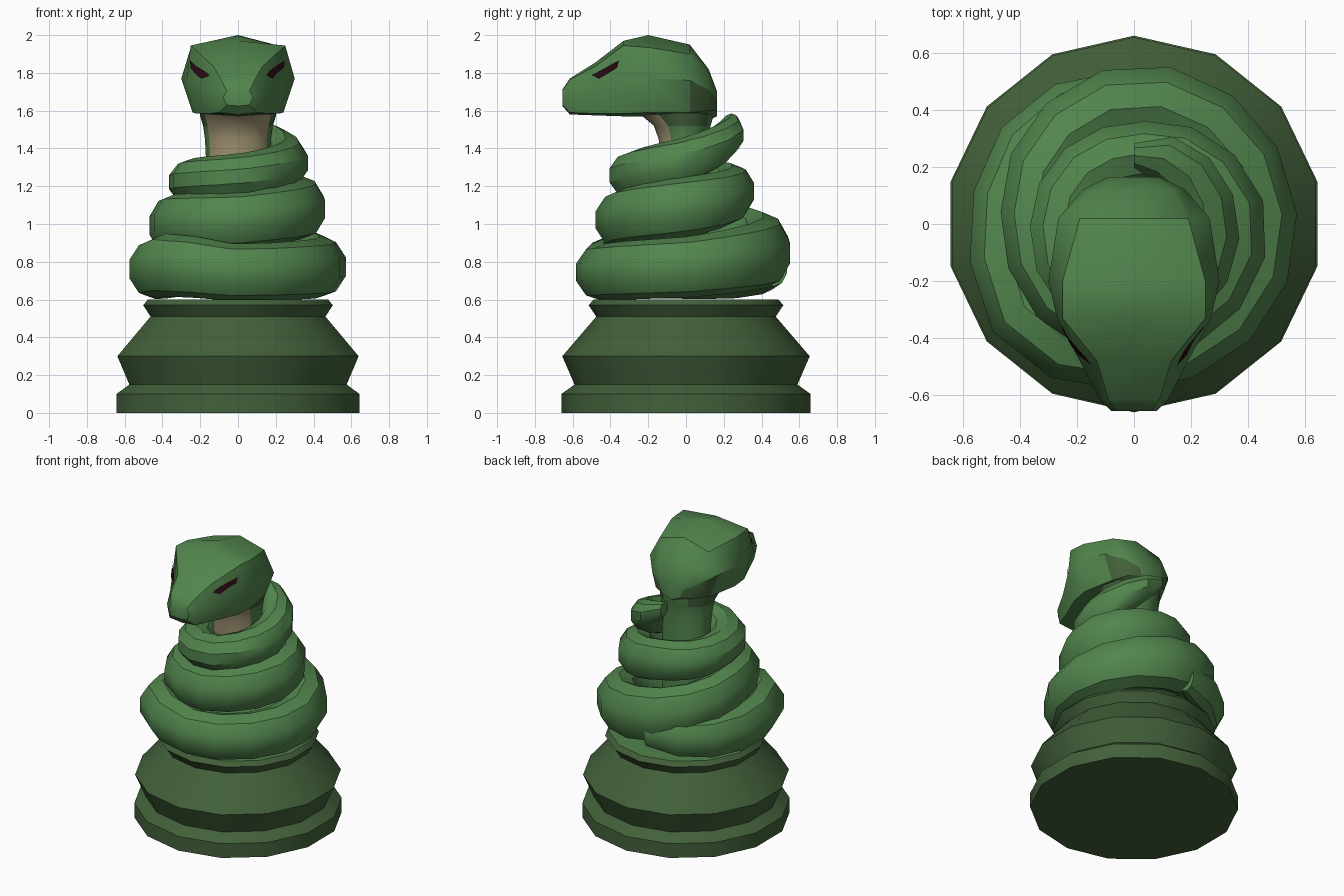
import bpy, bmesh, math
from mathutils import Vector
from mathutils.bvhtree import BVHTree

if "Cube" in bpy.data.objects:
    bpy.data.objects.remove(bpy.data.objects["Cube"])


def mat(name, rgb):
    m = bpy.data.materials.new(name)
    m.diffuse_color = (*rgb, 1)
    m.use_nodes = True
    m.node_tree.nodes["Principled BSDF"].inputs["Base Color"].default_value = m.diffuse_color
    return m


GREEN = mat("scale green", (0.085, 0.235, 0.075))
DARK = mat("dark green", (0.055, 0.118, 0.042))
TAN = mat("belly tan", (0.38, 0.315, 0.18))
EYE = mat("dark red eye", (0.022, 0.003, 0.006))


def loft(name, rings, mats, rule=None, angle=35):
    """Skin a list of closed rings, cap both ends, colour faces by rule."""
    bm = bmesh.new()
    vs = [[bm.verts.new(p) for p in r] for r in rings]
    n = len(rings[0])
    for a, b in zip(vs, vs[1:]):
        for i in range(n):
            j = (i + 1) % n
            bm.faces.new((a[i], a[j], b[j], b[i]))
    bm.faces.new(vs[0][::-1])
    bm.faces.new(vs[-1])
    bmesh.ops.recalc_face_normals(bm, faces=bm.faces[:])
    bm.normal_update()
    if rule:
        for f in bm.faces:
            f.material_index = rule(f.calc_center_median(), f.normal)
    me = bpy.data.meshes.new(name)
    bm.to_mesh(me)
    bm.free()
    for m in mats:
        me.materials.append(m)
    ob = bpy.data.objects.new(name, me)
    bpy.context.collection.objects.link(ob)
    bpy.ops.object.select_all(action='DESELECT')
    ob.select_set(True)
    bpy.context.view_layer.objects.active = ob
    bpy.ops.object.shade_smooth_by_angle(angle=math.radians(angle))
    return ob


def oval(cx, cy, z, rx, ry, n):
    return [(cx + rx * math.sin(2 * math.pi * i / n),
             cy + ry * math.cos(2 * math.pi * i / n), z) for i in range(n)]


# Turned base, 14 sides
profile = [(.66, 0), (.66, .10), (.59, .15), (.655, .30), (.475, .51), (.515, .57), (.49, .60)]
loft("base", [oval(0, 0, z, r, r, 14) for r, z in profile], [DARK, GREEN],
     lambda c, n: int(c.z > .595), 30)

# Coiled body: angle, path radius, height, radial and vertical thickness
keys = [(95, .47, .77, .07, .10), (130, .46, .75, .12, .14), (180, .44, .75, .14, .15),
        (225, .49, .79, .15, .17), (270, .44, .74, .145, .15), (360, .435, .77, .145, .16),
        (450, .42, .86, .15, .19), (540, .34, 1.0, .13, .16), (630, .35, 1.02, .135, .15),
        (720, .345, 1.09, .135, .16), (810, .24, 1.18, .12, .14), (900, .245, 1.22, .125, .12),
        (990, .30, 1.25, .12, .12), (1080, .25, 1.33, .125, .13), (1125, .255, 1.42, .10, .11),
        (1158, .25, 1.50, .08, .08), (1170, .24, 1.535, .045, .05)]


def sample(a):
    for k, q in zip(keys, keys[1:]):
        if a <= q[0]:
            t = (a - k[0]) / (q[0] - k[0])
            return [x + (y - x) * t for x, y in zip(k, q)]
    return list(keys[-1])


rings = []
steps = 44
for s in range(steps + 1):
    a, R, z, rr, rz = sample(95 + (1170 - 95) * s / steps)
    out = Vector((math.cos(math.radians(a)), math.sin(math.radians(a)), 0))
    rings.append([out * (R + rr * math.cos(math.pi * (i + .5) / 5))
                  + Vector((0, 0, z + rz * math.sin(math.pi * (i + .5) / 5)))
                  for i in range(10)])
loft("coiled_body", rings, [GREEN], None, 35)

# Neck with tan throat
neck = [(.8, -.12, .12, .16), (1.35, -.13, .12, .17), (1.45, -.145, .12, .175),
        (1.52, -.17, .13, .185), (1.57, -.23, .145, .20), (1.64, -.32, .15, .21)]


def neck_colour(c, n):
    if n.y < -.4 and abs(n.x) < .85:
        return 1
    return 2 if c.z > 1.5 and abs(n.x) > .6 else 0


loft("neck", [oval(0, (a + b) / 2, z, rx, (b - a) / 2, 12) for z, a, b, rx in neck],
     [GREEN, TAN, DARK], neck_colour, 40)

# Head: cross-sections along y (top, brow, cheek, jaw, bottom), mirrored in x
sections = [
    (-.655, 1.71, (.06, 1.705), (.08, 1.67), (.06, 1.63), 1.625),
    (-.615, 1.77, (.09, 1.765), (.12, 1.68), (.10, 1.59), 1.58),
    (-.48, 1.855, (.13, 1.835), (.19, 1.70), (.155, 1.585), 1.575),
    (-.33, 1.97, (.25, 1.945), (.27, 1.77), (.22, 1.585), 1.57),
    (-.20, 2.0, (.25, 1.935), (.30, 1.77), (.24, 1.59), 1.57),
    (.02, 1.95, (.19, 1.90), (.265, 1.76), (.20, 1.59), 1.55),
    (.12, 1.82, (.13, 1.80), (.18, 1.71), (.15, 1.60), 1.55),
    (.165, 1.70, (.06, 1.70), (.09, 1.66), (.07, 1.60), 1.57)]
rings = []
for y, zt, brow, cheek, jaw, zb in sections:
    half = [brow, cheek, jaw]
    pts = [(0, zt)] + half + [(0, zb)] + [(-x, z) for x, z in half[::-1]]
    rings.append([(x, y, z) for x, z in pts])
head = loft("head", rings, [GREEN, DARK],
            lambda c, n: int(c.z < 1.67 and c.y > -.12 and abs(n.x) > .4), 35)

# Slanted eyes, projected on to the head as thin patches
bm = bmesh.new()
bm.from_mesh(head.data)
tree = BVHTree.FromBMesh(bm)
bm.free()
A, B, C, D = [Vector(p) for p in ((-.495, 1.785), (-.455, 1.768), (-.36, 1.825), (-.35, 1.865))]
for side, label in ((1, "right_eye"), (-1, "left_eye")):
    bm = bmesh.new()
    grid = []
    for i in range(7):
        row = []
        for j in range(4):
            p = A.lerp(D, i / 6).lerp(B.lerp(C, i / 6), j / 3)
            hit, nor, _, _ = tree.ray_cast(Vector((side, p.x, p.y)), Vector((-side, 0, 0)))
            row.append(bm.verts.new(hit + nor * .008))
        grid.append(row)
    for i in range(6):
        for j in range(3):
            q = (grid[i][j], grid[i][j + 1], grid[i + 1][j + 1], grid[i + 1][j])
            bm.faces.new(q if side > 0 else q[::-1])
    bm.normal_update()
    if sum(f.normal.x for f in bm.faces) * side < 0:
        bmesh.ops.reverse_faces(bm, faces=bm.faces[:])
    me = bpy.data.meshes.new(label)
    bm.to_mesh(me)
    bm.free()
    me.materials.append(EYE)
    bpy.context.collection.objects.link(bpy.data.objects.new(label, me))
